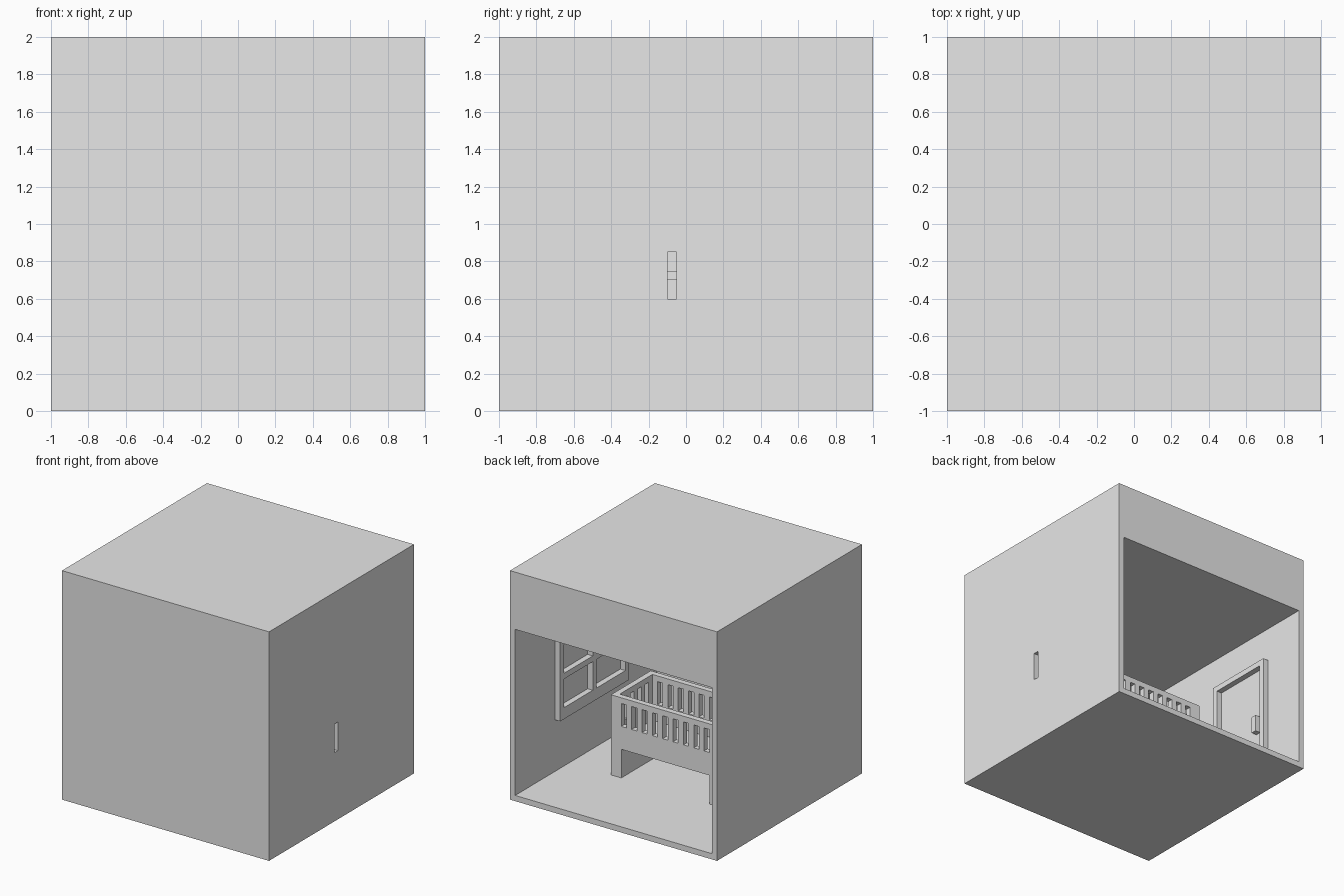
import bpy

if "Cube" in bpy.data.objects:
    bpy.data.objects.remove(bpy.data.objects["Cube"], do_unlink=True)

grey = bpy.data.materials.new("plain_grey")
grey.use_nodes = True
grey.diffuse_color = (0.8, 0.8, 0.8, 1)
grey.node_tree.nodes["Principled BSDF"].inputs["Base Color"].default_value = (0.8, 0.8, 0.8, 1)

QUADS = [(0, 1, 3, 2), (4, 6, 7, 5), (0, 4, 5, 1), (2, 3, 7, 6), (0, 2, 6, 4), (1, 5, 7, 3)]


def boxes(name, spans):
    """One object made of boxes, each given as x, y and z ranges."""
    verts, faces = [], []
    for xs, ys, zs in spans:
        start = len(verts)
        verts += [(x, y, z) for x in xs for y in ys for z in zs]
        faces += [tuple(start + i for i in quad) for quad in QUADS]
    mesh = bpy.data.meshes.new(name)
    mesh.from_pydata(verts, [], faces)
    mesh.materials.append(grey)
    obj = bpy.data.objects.new(name, mesh)
    bpy.context.scene.collection.objects.link(obj)
    return obj


def cut(obj, spans):
    """Subtract a set of separate boxes and keep the plain mesh."""
    cutter = boxes("cutter", spans)
    mod = obj.modifiers.new("cut", 'BOOLEAN')
    mod.operation = 'DIFFERENCE'
    mod.solver = 'EXACT'
    mod.object = cutter
    bpy.context.view_layer.update()
    graph = bpy.context.evaluated_depsgraph_get()
    result = bpy.data.meshes.new_from_object(obj.evaluated_get(graph))
    obj.modifiers.clear()
    obj.data = result
    bpy.data.objects.remove(cutter, do_unlink=True)


# Room shell, open at the back, with a narrow slit beside the window bar
room = boxes("room_shell", [((-1, 1), (-1, 1), (0, 2))])
cut(room, [((-0.95, 0.95), (-0.95, 1.2), (0.05, 1.5))])
cut(room, [((0.9, 1.1), (-0.1, -0.05), (0.6, 0.85))])

# Crib: hollow body on two end boards, with slots all round
crib = boxes("crib", [((-0.5, 0.55), (-0.3, 0.25), (0.05, 0.75))])
cut(crib, [((-0.45, 0.5), (-0.25, 0.2), (0.35, 0.9))])
cut(crib, [((-0.4, 0.45), (-0.5, 0.5), (0, 0.3))])
cut(crib, [((-0.4 + i * 0.1, -0.35 + i * 0.1), (-0.5, 0.5), (0.5, 0.7)) for i in range(9)])
cut(crib, [((-0.8, 0.8), (-0.2 + i * 0.1, -0.15 + i * 0.1), (0.5, 0.7)) for i in range(4)])

# Four-pane window frame on the left wall
window = boxes("window_frame", [((0.9, 0.95), (-0.5, 0.45), (0.5, 1.25))])
cut(window, [((0.8, 1), ys, zs)
             for ys in ((-0.45, -0.05), (0, 0.4))
             for zs in ((0.6, 0.85), (0.9, 1.15))])

# Door frame and handle on the right wall
door = boxes("door_frame", [((-0.95, -0.9), (-0.05, 0.6), (0.05, 1.2))])
cut(door, [((-1, -0.8), (0, 0.55), (0, 1.15))])
boxes("door_handle", [((-0.95, -0.9), (0.45, 0.5), (0.55, 0.7))])

# Tall cupboard in the front corner
boxes("cupboard", [((-0.95, -0.74), (-0.95, -0.5), (0.05, 1.31))])
